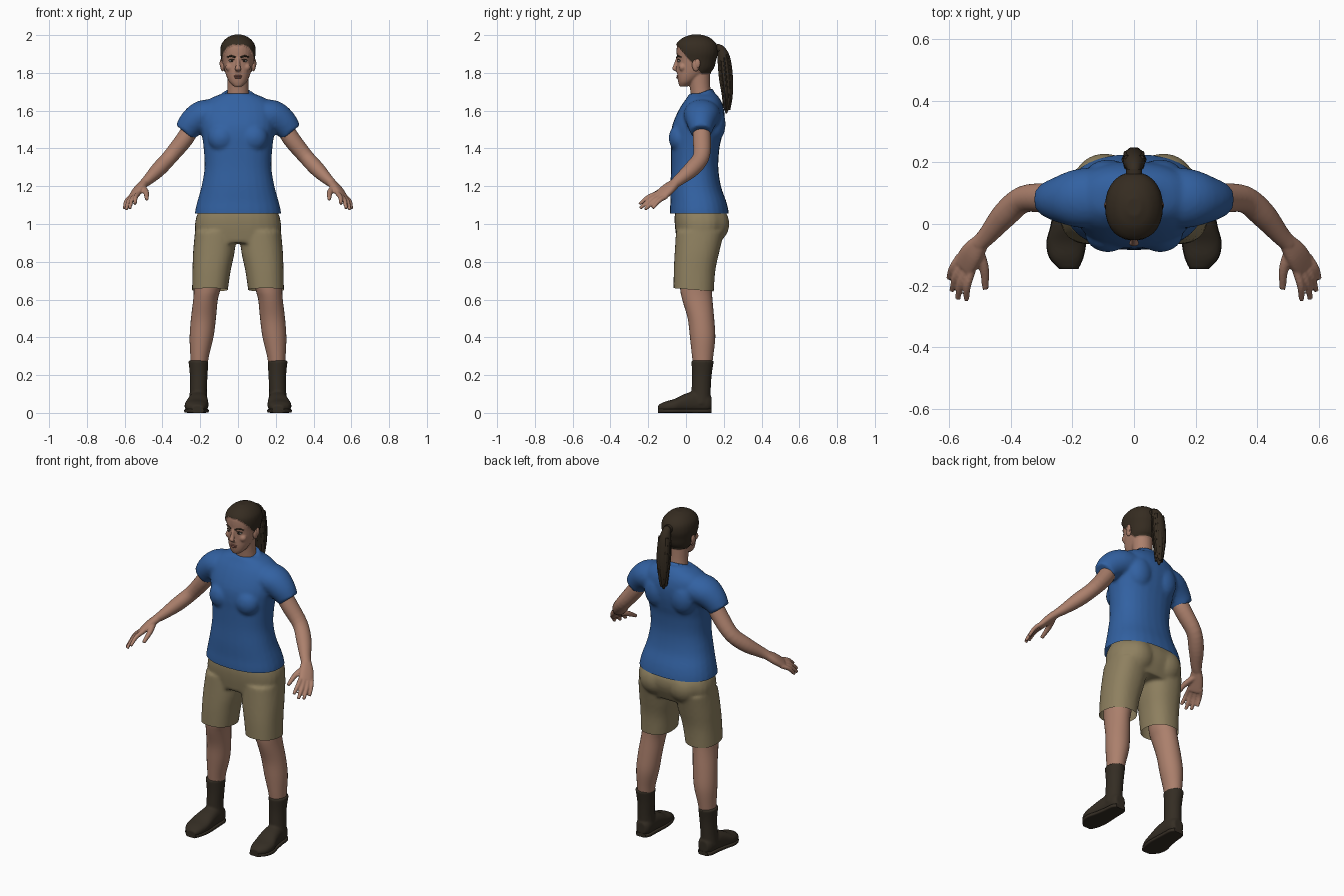
import bpy, bmesh, math
from mathutils import Vector, Matrix

cube = bpy.data.objects.get("Cube")
if cube:
    bpy.data.objects.remove(cube)


def material(name, rgb):
    m = bpy.data.materials.new(name)
    m.use_nodes = True
    m.diffuse_color = (*rgb, 1)
    m.node_tree.nodes["Principled BSDF"].inputs["Base Color"].default_value = (*rgb, 1)
    return m


SKIN = material("skin", (0.41, 0.215, 0.15))
BLUE = material("shirt blue", (0.032, 0.12, 0.36))
KHAKI = material("khaki", (0.27, 0.215, 0.115))
HAIR = material("dark brown hair", (0.036, 0.025, 0.015))
LEATHER = material("dark leather", (0.034, 0.026, 0.017))
WHITE = material("eye white", (0.5, 0.45, 0.4))
IRIS = material("iris", (0.02, 0.015, 0.01))
LIP = material("lip", (0.28, 0.115, 0.085))

X, Y, Z = Vector((1, 0, 0)), Vector((0, 1, 0)), Vector((0, 0, 1))
BOTH = (1, -1)


def smooth_rows(rows, steps=4):
    """Catmull-Rom interpolation of rows (x, y, z, radius a, radius b)."""
    r = [Vector(q) for q in rows]
    r = [r[0] * 2 - r[1]] + r + [r[-1] * 2 - r[-2]]
    out = []
    for i in range(1, len(r) - 2):
        a, b, c, d = r[i - 1:i + 3]
        for k in range(steps):
            t = k / steps
            out.append((b * 2 + (c - a) * t + (a * 2 - b * 5 + c * 4 - d) * t * t
                        + (b * 3 - a - c * 3 + d) * t ** 3) / 2)
    return out + [r[-2]]


def tube(bm, rows, side=X, normal=None, n=2.0, sides=(1,), seg=28):
    """Sweep a superellipse along the rows, perpendicular to the path or a fixed normal."""
    rows = smooth_rows(rows)
    power = lambda v: math.copysign(abs(v) ** (2 / n), v)
    for s in sides:
        rings = []
        for i, q in enumerate(rows):
            t = normal or (rows[min(i + 1, len(rows) - 1)].xyz - rows[max(i - 1, 0)].xyz).normalized()
            u = (side - t * side.dot(t)).normalized()
            v = t.cross(u)
            ring = []
            for k in range(seg):
                a = math.tau * k / seg
                p = q.xyz + u * q[3] * power(math.cos(a)) + v * q[4] * power(math.sin(a))
                ring.append(bm.verts.new((p.x * s, p.y, p.z)))
            rings.append(ring)
        for lo, hi in zip(rings, rings[1:]):
            for k in range(seg):
                j = (k + 1) % seg
                bm.faces.new((lo[k], lo[j], hi[j], hi[k]))
        bm.faces.new(rings[0][::-1])
        bm.faces.new(rings[-1])


def ball(bm, centre, radii, sides=(1,)):
    for s in sides:
        m = Matrix.Translation((centre[0] * s, *centre[1:])) @ Matrix.Diagonal((*radii, 1))
        bmesh.ops.create_uvsphere(bm, u_segments=20, v_segments=12, radius=1, matrix=m)


def finish(name, bm, mat, voxel=0, relax=4, cut=None):
    """Make the object; optionally fuse its pieces, relax them and trim below a plane."""
    bmesh.ops.recalc_face_normals(bm, faces=bm.faces)
    mesh = bpy.data.meshes.new(name)
    bm.to_mesh(mesh)
    bm.free()
    ob = bpy.data.objects.new(name, mesh)
    bpy.context.collection.objects.link(ob)
    if voxel:
        fuse = ob.modifiers.new("fuse", "REMESH")
        fuse.mode, fuse.voxel_size = "VOXEL", voxel
        soft = ob.modifiers.new("soften", "SMOOTH")
        soft.factor, soft.iterations = 0.5, relax
        dg = bpy.context.evaluated_depsgraph_get()
        ob.data = bpy.data.meshes.new_from_object(ob.evaluated_get(dg))
        ob.modifiers.clear()
    if cut:
        bm = bmesh.new()
        bm.from_mesh(ob.data)
        bmesh.ops.bisect_plane(bm, geom=bm.verts[:] + bm.edges[:] + bm.faces[:],
                               plane_co=cut[0], plane_no=cut[1], clear_inner=True)
        bm.to_mesh(ob.data)
        bm.free()
    ob.data.materials.clear()
    ob.data.materials.append(mat)
    bpy.ops.object.select_all(action="DESELECT")
    ob.select_set(True)
    bpy.context.view_layer.objects.active = ob
    bpy.ops.object.shade_smooth_by_angle(angle=math.radians(50))
    return ob


# Shirt: torso, bust, shoulder blades, sleeves and collar fused
bm = bmesh.new()
tube(bm, [(0, .073, 1.02, .232, .157), (0, .07, 1.07, .227, .155), (0, .065, 1.12, .215, .148),
          (0, .051, 1.2, .193, .134), (0, .046, 1.3, .177, .125), (0, .049, 1.4, .182, .128),
          (0, .055, 1.46, .19, .135), (0, .064, 1.52, .2, .137), (0, .077, 1.58, .2, .127),
          (0, .086, 1.63, .185, .109), (0, .09, 1.665, .145, .088), (0, .088, 1.69, .085, .07)],
     normal=Z, n=2.3)
ball(bm, (.085, -.03, 1.455), (.075, .062, .075), BOTH)
ball(bm, (.085, .145, 1.53), (.08, .065, .1), BOTH)
tube(bm, [(.11, .085, 1.58, .1, .08), (.185, .083, 1.572, .095, .083), (.24, .08, 1.535, .076, .075),
          (.282, .08, 1.486, .056, .06)], side=Y, sides=BOTH)
tube(bm, [(0, .07, 1.65, .088, .078), (0, .085, 1.697, .08, .07)], normal=Vector((0, -.36, .93)))
finish("shirt", bm, BLUE, .01, 4, ((0, 0, 1.055), Z))

# Shorts: pelvis, seat and two legs fused, with open hems
bm = bmesh.new()
tube(bm, [(0, .07, 1.1, .19, .12), (0, .08, 1.04, .22, .14), (0, .08, .98, .228, .138),
          (0, .068, .9, .215, .115)], normal=Z, n=2.5)
ball(bm, (.095, .14, 1), (.1, .09, .1), BOTH)
tube(bm, [(.118, .075, .96, .11, .128), (.128, .058, .85, .11, .118), (.14, .045, .75, .101, .11),
          (.151, .04, .62, .093, .106)], normal=Z, n=2.3, sides=BOTH)
finish("shorts", bm, KHAKI, .01, 4, ((0, .04, .652), Vector((0, .08, 1))))

# Bare legs
bm = bmesh.new()
tube(bm, [(.155, .05, .78, .078, .085), (.163, .053, .66, .071, .084), (.172, .06, .6, .065, .08),
          (.183, .079, .5, .066, .07), (.193, .088, .4, .063, .067), (.203, .088, .3, .049, .056),
          (.206, .088, .23, .043, .047)], normal=Z, sides=BOTH)
finish("legs", bm, SKIN)

# Boots: shaft and foot fused, on a flat sole
foot = [(.208, .135, .05, .03, .035), (.208, .11, .052, .045, .048), (.21, .05, .058, .05, .056),
        (.214, -.01, .05, .057, .049), (.22, -.06, .038, .063, .036), (.22, -.11, .031, .054, .029),
        (.212, -.147, .024, .03, .018)]
bm = bmesh.new()
tube(bm, [(.21, .088, .278, .053, .06), (.208, .084, .2, .047, .052), (.21, .08, .12, .045, .051),
          (.211, .078, .05, .05, .052)], normal=Z, sides=BOTH)
tube(bm, foot, normal=Y, n=2.4, sides=BOTH)
finish("boots", bm, LEATHER, .007, 2)
bm = bmesh.new()
tube(bm, [(x, y, .011, a * 1.03, .011) for x, y, z, a, b in foot], normal=Y, n=5, sides=BOTH)
finish("soles", bm, LEATHER)

# Arms with palms, fingers and thumbs
bm = bmesh.new()
tube(bm, [(.24, .08, 1.52, .045, .045), (.285, .084, 1.447, .048, .046), (.36, .08, 1.355, .044, .041),
          (.42, .03, 1.29, .043, .04), (.475, -.035, 1.235, .032, .029), (.505, -.065, 1.21, .028, .022)],
     side=Y, sides=BOTH)
across = Vector((.6, .75, -.25)).normalized()
tube(bm, [(.495, -.055, 1.218, .027, .022), (.525, -.095, 1.185, .04, .022),
          (.55, -.135, 1.15, .041, .017), (.555, -.143, 1.144, .036, .012)],
     side=across, n=2.4, sides=BOTH)
tips = [(.545, -.247, 1.105), (.573, -.243, 1.083), (.592, -.217, 1.076), (.602, -.177, 1.083)]
for i, tip in enumerate(tips):
    base = Vector((.546, -.128, 1.154)) + across * (i - 1.5) * .021
    tip = Vector(tip)
    middle = (base + tip) / 2 + Vector((.006, -.002, .008))
    tube(bm, [(*base, .013, .013), (*middle, .0125, .012), (*tip, .009, .009)], seg=14, sides=BOTH)
tube(bm, [(.51, -.08, 1.195, .02, .018), (.487, -.145, 1.168, .016, .015), (.483, -.212, 1.13, .01, .01)],
     seg=14, sides=BOTH)
finish("arms", bm, SKIN, .005, 3)

# Head, neck, brow ridge, cheeks and nose fused
bm = bmesh.new()
tube(bm, [(0, .085, 1.64, .062, .055), (0, .075, 1.72, .056, .054), (0, .068, 1.81, .057, .058)], normal=Z)
tube(bm, [(0, -.012, 1.728, .022, .022), (0, 0, 1.75, .044, .041), (0, .02, 1.78, .06, .066),
          (0, .045, 1.82, .073, .092), (0, .053, 1.87, .081, .1), (0, .056, 1.91, .087, .106),
          (0, .055, 1.95, .081, .1), (0, .055, 1.98, .055, .068), (0, .055, 1.995, .022, .028)],
     normal=Z, n=2.15)
tube(bm, [(0, -.042, 1.882, .009, .01), (0, -.054, 1.845, .011, .011), (0, -.062, 1.82, .017, .011),
          (0, -.045, 1.806, .014, .006)], normal=Z, seg=16)
tube(bm, [(.012, -.043, 1.885, .008, .008), (.055, -.022, 1.887, .008, .008)], side=Z, seg=12, sides=BOTH)
ball(bm, (.045, -.018, 1.83), (.022, .02, .022), BOTH)
head = finish("head", bm, SKIN, .005, 3)

# Scalp hair: colour the faces behind the hairline and raise them
head.data.materials.append(HAIR)
bm = bmesh.new()
bm.from_mesh(head.data)
raised = set()
for f in bm.faces:
    c = f.calc_center_median()
    if c.z > max(1.797, min(1.947, 1.897 - 1.2 * c.y)):
        f.material_index = 1
        raised.update(f.verts)
shift = {v: v.normal * .007 for v in raised}
for v, d in shift.items():
    v.co += d
bm.to_mesh(head.data)
bm.free()

# Ears
bm = bmesh.new()
ball(bm, (.081, .052, 1.842), (.013, .02, .034), BOTH)
ball(bm, (.089, .061, 1.85), (.008, .015, .024), BOTH)
finish("ears", bm, SKIN)

# Eyes, eyebrows and lips
for name, mat, c, r in (("eyes", WHITE, (.033, -.031, 1.863), (.015, .013, .0075)),
                        ("irises", IRIS, (.033, -.041, 1.863), (.006, .005, .0065))):
    bm = bmesh.new()
    ball(bm, c, r, BOTH)
    finish(name, bm, mat)
bm = bmesh.new()
tube(bm, [(.013, -.049, 1.882, .004, .004), (.035, -.042, 1.889, .005, .005),
          (.058, -.025, 1.884, .003, .003)], side=Z, seg=10, sides=BOTH)
tube(bm, [(.017, -.042, 1.868, .002, .003), (.033, -.041, 1.872, .002, .004),
          (.05, -.031, 1.866, .002, .003)], side=Z, seg=8, sides=BOTH)
finish("eyebrows_and_lashes", bm, HAIR)
bm = bmesh.new()
ball(bm, (0, -.042, 1.784), (.023, .009, .005))
ball(bm, (0, -.042, 1.775), (.02, .01, .006))
finish("lips", bm, LIP)

# Ponytail with ribbed strands, and its tie
bm = bmesh.new()
tail = [(0, .145, 1.925, .022, .02), (0, .18, 1.93, .022, .02), (0, .2, 1.88, .034, .033),
        (0, .211, 1.78, .037, .037), (0, .218, 1.69, .031, .027), (0, .215, 1.62, .018, .015),
        (0, .213, 1.585, .004, .004)]
tube(bm, tail, seg=32)
for i in range(10):
    a = math.tau * i / 10
    tube(bm, [(x + ra * .85 * math.cos(a), y + rb * .85 * math.sin(a), z + .02 * math.sin(i * 2), .009, .007)
              for x, y, z, ra, rb in tail[2:-1]], seg=8)
finish("ponytail", bm, HAIR)
bm = bmesh.new()
tube(bm, [(0, .163, 1.93, .026, .024), (0, .178, 1.93, .026, .024)], normal=Y)
finish("hair_tie", bm, HAIR)
